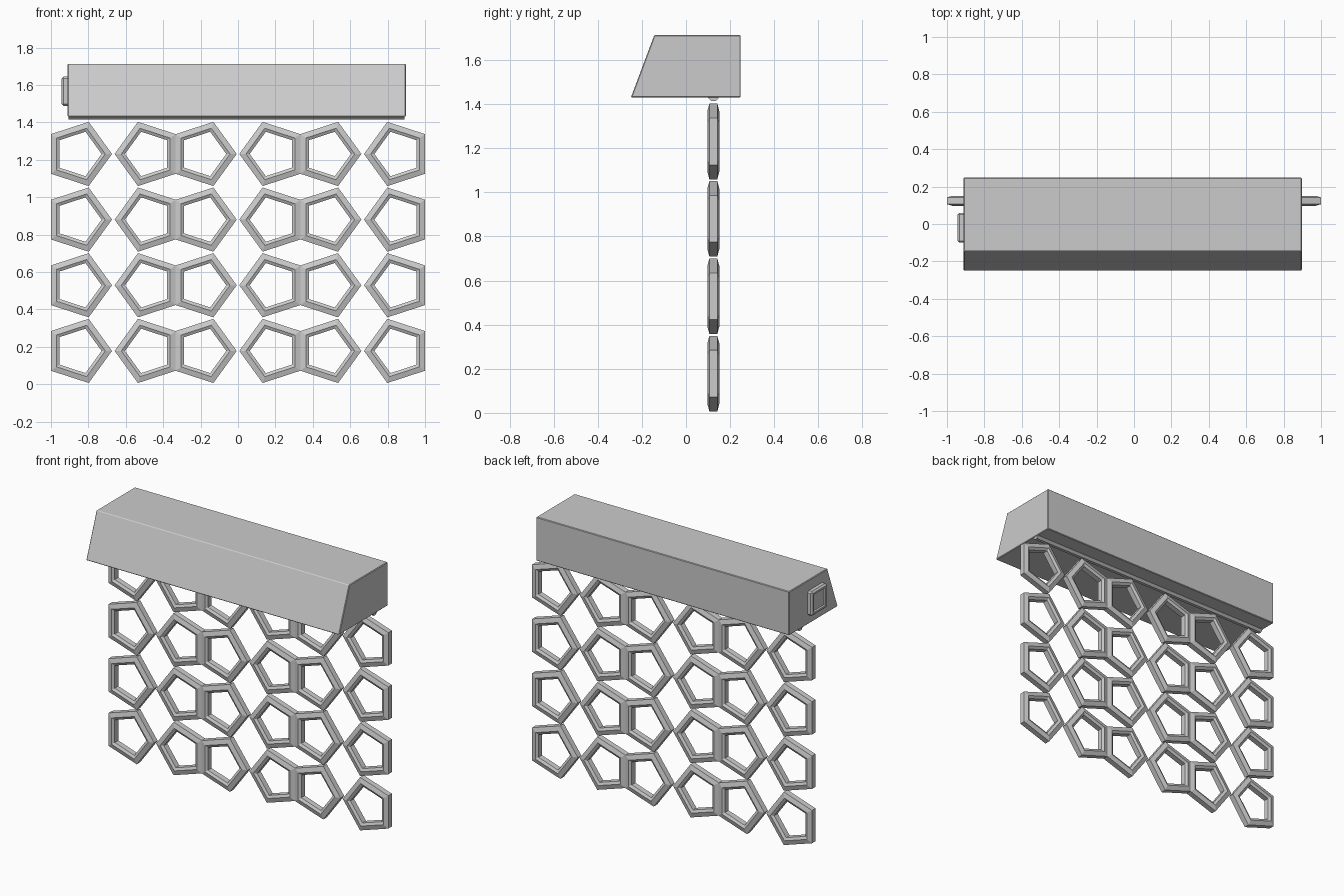
import bpy, bmesh
from math import cos, sin, pi, radians

if "Cube" in bpy.data.objects:
    bpy.data.objects.remove(bpy.data.objects["Cube"])


def finish(bm, name):
    bmesh.ops.recalc_face_normals(bm, faces=bm.faces)
    me = bpy.data.meshes.new(name)
    bm.to_mesh(me)
    bm.free()
    return me


def add(name, me, loc=(0, 0, 0)):
    ob = bpy.data.objects.new(name, me)
    ob.location = loc
    bpy.context.collection.objects.link(ob)
    return ob


def prism_x(profile, x0, x1, bevel=0.0):
    """Extrude a closed (y, z) profile along x."""
    bm = bmesh.new()
    ends = [[bm.verts.new((x, y, z)) for y, z in profile] for x in (x0, x1)]
    n = len(profile)
    for e in ends:
        bm.faces.new(e)
    for i in range(n):
        j = (i + 1) % n
        bm.faces.new((ends[0][i], ends[0][j], ends[1][j], ends[1][i]))
    bmesh.ops.recalc_face_normals(bm, faces=bm.faces)
    if bevel:
        bmesh.ops.bevel(bm, geom=bm.edges[:], offset=bevel, segments=1, affect='EDGES')
    return bm


# pentagon ring: (apothem, y) hexagonal section swept round five corners
SECTION = [(0.146, -0.018), (0.117, -0.027), (0.101, -0.018),
           (0.101, 0.018), (0.117, 0.027), (0.146, 0.018)]
bm = bmesh.new()
loops = []
for k in range(5):
    a = 2 * pi * k / 5
    loops.append([bm.verts.new((r / cos(pi / 5) * cos(a), y, r / cos(pi / 5) * sin(a)))
                  for r, y in SECTION])
for k in range(5):
    A, B = loops[k], loops[(k + 1) % 5]
    for i in range(6):
        j = (i + 1) % 6
        bm.faces.new((A[i], A[j], B[j], B[i]))
ring = finish(bm, "pentagon_ring")

# curtain of rings: neighbours mirrored so flats meet flats
for row in range(4):
    for col in range(6):
        flat_x = (-1, -1 / 3, -1 / 3, 1 / 3, 1 / 3, 1)[col]
        flip = col % 2
        ob = add(f"pentagon_ring_{row}_{col}", ring,
                 (flat_x + (-0.146 if flip else 0.146), 0.124, 0.178 + 0.351 * row))
        ob.rotation_euler.y = radians(180) if flip else 0

# headbox with sloping front
add("headbox", finish(prism_x([(-0.25, 1.43), (0.248, 1.43), (0.248, 1.713), (-0.144, 1.713)],
                              -0.911, 0.897, 0.004), "headbox"))

# hanging rail under the headbox
rail = [(0.124 + 0.026 * cos(pi / 8 + k * pi / 4), 1.438 + 0.026 * sin(pi / 8 + k * pi / 4))
        for k in range(8)]
add("hanging_rail", finish(prism_x(rail, -0.905, 0.891), "hanging_rail"))

# side button: chamfered plate with a shallow inset panel
bm = prism_x([(-0.10, 1.488), (0.06, 1.488), (0.06, 1.645), (-0.10, 1.645)], -0.943, -0.90, 0.01)
face = min(bm.faces, key=lambda f: f.calc_center_median().x)
bmesh.ops.inset_region(bm, faces=[face], thickness=0.016)
bmesh.ops.inset_region(bm, faces=[face], thickness=0.004, depth=-0.01)
add("side_button", finish(bm, "side_button"))
